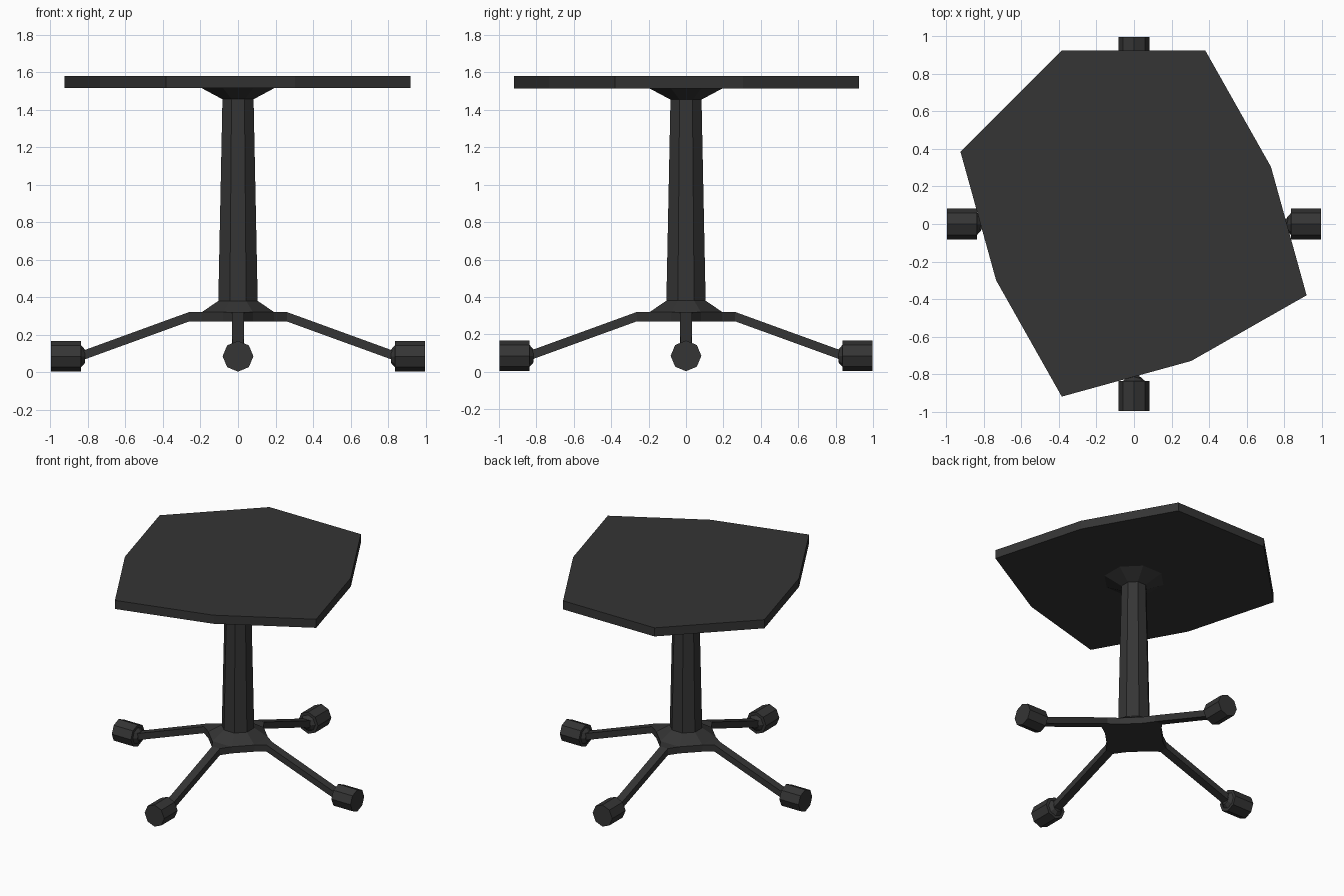
import bpy, bmesh
from math import pi, cos, sin
from mathutils import Matrix, Vector

if "Cube" in bpy.data.objects:
    bpy.data.objects.remove(bpy.data.objects["Cube"])

dark = bpy.data.materials.new("dark_grey")
dark.diffuse_color = (0.035, 0.035, 0.035, 1)
dark.use_nodes = True
dark.node_tree.nodes["Principled BSDF"].inputs["Base Color"].default_value = dark.diffuse_color


def finish(name, bm):
    bmesh.ops.recalc_face_normals(bm, faces=bm.faces)
    me = bpy.data.meshes.new(name)
    bm.to_mesh(me)
    bm.free()
    me.materials.append(dark)
    ob = bpy.data.objects.new(name, me)
    bpy.context.collection.objects.link(ob)
    return ob


def loft(name, rings, turn=0.0):
    """Skin a list of equal-length point rings and cap both ends."""
    bm = bmesh.new()
    rot = Matrix.Rotation(turn, 3, 'Z')
    rows = [[bm.verts.new(rot @ Vector(p)) for p in ring] for ring in rings]
    n = len(rows[0])
    for a, b in zip(rows, rows[1:]):
        for i in range(n):
            j = (i + 1) % n
            bm.faces.new((a[i], a[j], b[j], b[i]))
    bm.faces.new(rows[0])
    bm.faces.new(rows[-1])
    return finish(name, bm)


def slab(name, outline, z0, z1):
    return loft(name, [[(x, y, z) for x, y in outline] for z in (z0, z1)])


def oct_z(flat, z):
    """Horizontal octagon with flats on the axes, sized by its half width."""
    r = flat / cos(pi / 8)
    return [(r * cos(pi / 8 + i * pi / 4), r * sin(pi / 8 + i * pi / 4), z)
            for i in range(8)]


def oct_x(r, x, z):
    """Upright octagon facing along x."""
    return [(x, r * cos(i * pi / 4), z + r * sin(i * pi / 4)) for i in range(8)]


def rect_x(x, w, z0, z1):
    return [(x, -w, z0), (x, w, z0), (x, w, z1), (x, -w, z1)]


# Irregular table top
slab("table_top", [(-.385, .925), (.38, .925), (.73, .305), (.92, -.38),
                   (.305, -.73), (-.385, -.92), (-.735, -.30), (-.925, .385)],
     1.515, 1.58)

# Tapered column with flared ends
loft("column", [oct_z(.193, .32), oct_z(.105, .38),
                oct_z(.083, 1.455), oct_z(.195, 1.515)])

# Hub plate narrowing towards each arm
outline = []
for k in range(4):
    c, s = cos(k * pi / 2), sin(k * pi / 2)
    for x, y in ((.193, -.08), (.262, -.032), (.262, .032), (.193, .08)):
        outline.append((x * c - y * s, x * s + y * c))
slab("hub", outline, .27, .32)

# Four sloping arms with octagonal feet
for k, side in enumerate(("right", "back", "left", "front")):
    a = k * pi / 2
    loft(side + "_arm", [rect_x(.262, .032, .27, .32),
                         rect_x(.84, .03, .06, .11)], a)
    loft(side + "_foot", [oct_x(.035, .815, .085), oct_x(.06, .838, .085),
                          oct_x(.082, .838, .085), oct_x(.082, .998, .085)], a)
